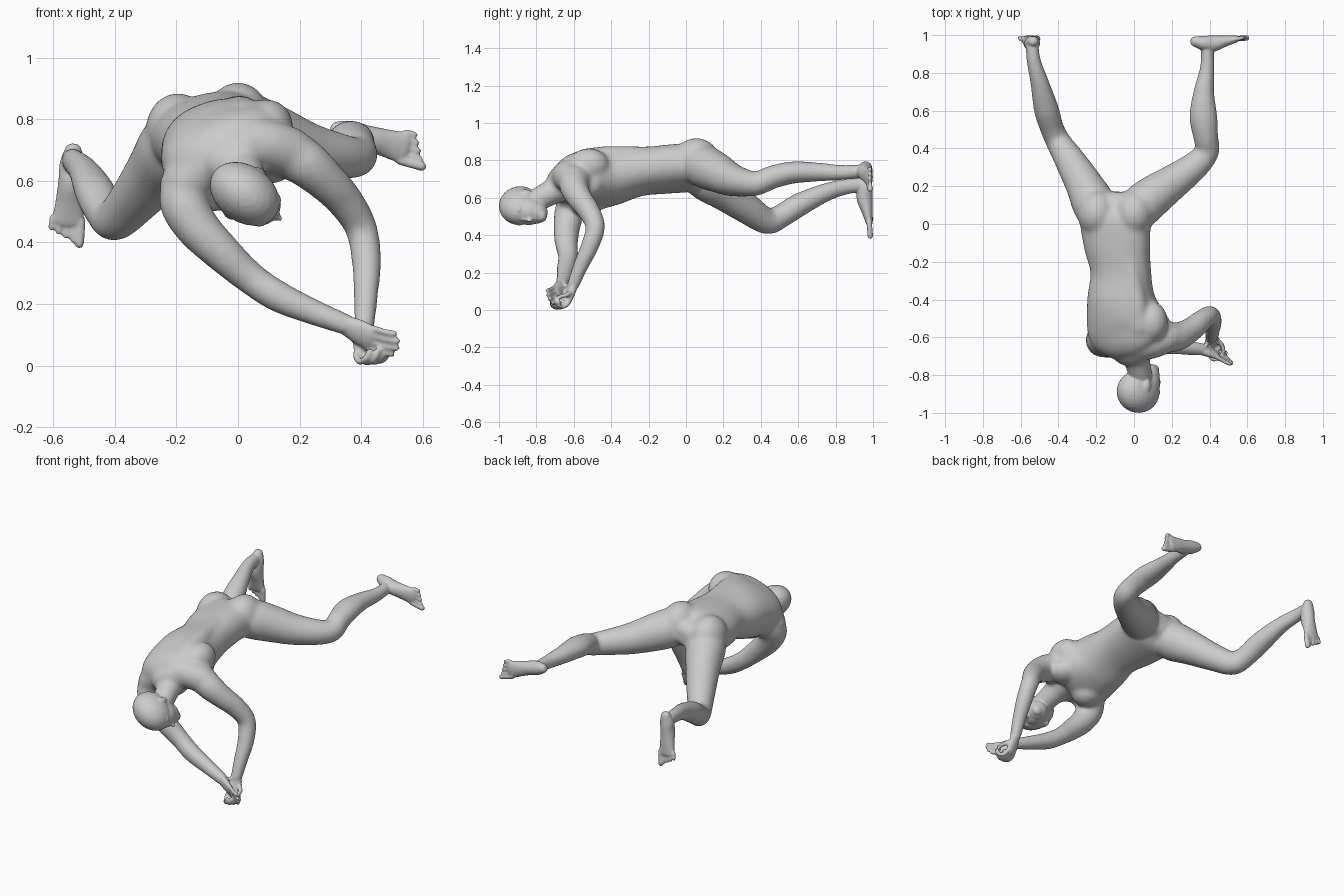
import bpy, bmesh, math
from mathutils import Vector, Matrix

bm = bmesh.new()


def catmull(a, b, c, d, t):
    return [0.5 * (2*q + (r-p)*t + (2*p-5*q+4*r-s)*t*t + (3*q-p-3*r+s)*t**3)
            for p, q, r, s in zip(a, b, c, d)]


def loft(stations, side, side_end=None, n=20, steps=5, sq=1.0):
    """Smooth limb through stations (x, y, z, half width, half depth)."""
    st = [s if len(s) == 5 else s + (s[3],) for s in stations]
    pts = []
    for i in range(len(st) - 1):
        a, d = st[max(i-1, 0)], st[min(i+2, len(st)-1)]
        pts += [catmull(a, st[i], st[i+1], d, k/steps) for k in range(steps)]
    pts.append(list(st[-1]))
    s0, s1 = Vector(side), Vector(side_end or side)
    loops = []

    def ring(c, u, v, w, d):
        vs = []
        for k in range(n):
            x, y = math.cos(2*math.pi*k/n), math.sin(2*math.pi*k/n)
            x, y = math.copysign(abs(x)**sq, x), math.copysign(abs(y)**sq, y)
            vs.append(bm.verts.new(c + u*w*x + v*d*y))
        loops.append(vs)

    for i, p in enumerate(pts):
        c = Vector(p[:3])
        t = (Vector(pts[min(i+1, len(pts)-1)][:3]) - Vector(pts[max(i-1, 0)][:3])).normalized()
        s = s0.lerp(s1, i/(len(pts)-1))
        u = (s - t*s.dot(t)).normalized()
        v = t.cross(u)
        r = min(p[3], p[4])
        caps = [(0.6, 0.8), (0.9, 0.43)]
        if i == 0:
            for off, k in reversed(caps):
                ring(c - t*r*off, u, v, p[3]*k, p[4]*k)
        ring(c, u, v, p[3], p[4])
        if i == len(pts)-1:
            for off, k in caps:
                ring(c + t*r*off, u, v, p[3]*k, p[4]*k)
    for A, B in zip(loops, loops[1:]):
        for k in range(n):
            bm.faces.new((A[k], A[(k+1) % n], B[(k+1) % n], B[k]))
    bm.faces.new(loops[0][::-1])
    bm.faces.new(loops[-1])


def blob(c, radii, axes=None):
    rot = Matrix(axes).transposed().to_4x4() if axes else Matrix()
    m = Matrix.Translation(c) @ rot @ Matrix.Diagonal((*radii, 1))
    bmesh.ops.create_uvsphere(bm, u_segments=24, v_segments=14, radius=1, matrix=m)


def skin(name, voxel, rounds):
    """Turn all parts gathered so far into one smooth object."""
    bmesh.ops.recalc_face_normals(bm, faces=bm.faces)
    me = bpy.data.meshes.new(name)
    bm.to_mesh(me)
    ob = bpy.data.objects.new(name, me)
    bpy.context.collection.objects.link(ob)
    rm = ob.modifiers.new("skin", 'REMESH')
    rm.mode = 'VOXEL'
    rm.voxel_size = voxel
    rm.use_smooth_shade = True
    sm = ob.modifiers.new("soften", 'SMOOTH')
    sm.factor = .5
    sm.iterations = rounds
    return ob


# torso, shoulders, buttocks, neck
loft([(-.10, .09, .765, .13, .09), (-.10, .03, .762, .185, .12), (-.09, -.10, .753, .18, .122),
      (-.07, -.25, .738, .162, .122), (-.068, -.40, .713, .182, .148), (-.045, -.52, .695, .212, .148),
      (-.025, -.61, .695, .20, .122), (-.005, -.66, .68, .13, .09)], (1, 0, .22), (1, 0, .46), n=32, sq=.88)
loft([(-.17, -.61, .59, .085), (-.08, -.63, .67, .085), (0, -.64, .705, .085),
      (.09, -.63, .715, .085), (.18, -.60, .69, .08)], (0, 1, 0))
blob((.0, .055, .80), (.105, .125, .12))
blob((-.195, .055, .765), (.105, .125, .12))
loft([(-.01, -.60, .69, .10), (.012, -.70, .64, .072), (.04, -.83, .57, .062)], (1, 0, .4))

# back muscles beside the spine, shoulder blades, chest muscles
for s in (-1, 1):
    loft([(-.095 + s*.055, .0, .80 + s*.015, .06), (-.07 + s*.055, -.25, .80 + s*.02, .055),
          (-.05 + s*.06, -.42, .79 + s*.025, .062), (-.03 + s*.06, -.55, .77 + s*.03, .062)], (1, 0, .3))
    blob((-.035 + s*.13, -.52, .725 + s*.05), (.085, .11, .09))
    blob((.01 + s*.09, -.53, .615 + s*.045), (.09, .09, .07))

# arms
loft([(-.13, -.56, .62, .085), (-.175, -.615, .545, .083), (-.14, -.635, .46, .074), (-.055, -.64, .37, .064),
      (.04, -.63, .285, .054), (.13, -.64, .225, .052), (.25, -.65, .172, .043), (.36, -.665, .13, .035)], (0, 1, 0))
loft([(.09, -.56, .72, .08), (.20, -.60, .67, .08), (.285, -.57, .60, .068), (.35, -.52, .53, .06),
      (.40, -.485, .445, .053), (.417, -.515, .34, .049), (.415, -.565, .23, .041), (.411, -.605, .13, .034)],
     (1, .3, .2))

# legs
loft([(-.19, .03, .755, .10), (-.215, .11, .70, .115, .118), (-.265, .21, .63, .10, .103), (-.335, .33, .54, .083),
      (-.40, .435, .475, .067, .071), (-.435, .51, .503, .064, .064), (-.465, .61, .565, .067, .063),
      (-.50, .75, .63, .050, .050), (-.53, .86, .66, .039, .043), (-.54, .945, .668, .036, .04)], (1, .4, 0))
loft([(-.01, .03, .785, .10), (.045, .10, .765, .115), (.125, .165, .735, .107), (.225, .235, .70, .091),
      (.33, .315, .68, .075), (.387, .385, .678, .065), (.38, .46, .71, .067, .063), (.367, .57, .735, .075, .06),
      (.37, .70, .738, .056, .052), (.388, .83, .735, .039, .042), (.387, .94, .742, .036, .038)],
     (1, -.6, 0), (1, 0, 0))

# first pass: blend the big masses, then carry on with the result
base = skin("body_base", .009, 22)
dg = bpy.context.evaluated_depsgraph_get()
soft = bpy.data.meshes.new_from_object(base.evaluated_get(dg))
bpy.data.objects.remove(base)
bm.clear()
bm.from_mesh(soft)

# head: forward, side and up axes
up = Vector((-.10, -1, .05)).normalized()
fw = Vector((.8, 0, -.58))
fw = (fw - up*fw.dot(up)).normalized()
sd = up.cross(fw)
HC = Vector((.022, -.888, .558))


def head(f, s, u, radii):
    blob(HC + fw*f + sd*s + up*u, radii, (fw, sd, up))


head(0, 0, 0, (.124, .092, .112))
head(.045, 0, -.05, (.078, .074, .09))
head(.055, 0, -.09, (.062, .06, .065))
head(.080, 0, -.125, (.036, .036, .03))
head(.112, 0, -.065, (.030, .013, .018))
head(.110, 0, -.04, (.018, .011, .035))
head(.102, 0, -.10, (.016, .026, .012))
for s in (-1, 1):
    head(-.005, s*.086, -.03, (.022, .012, .034))
    head(.09, s*.034, -.008, (.024, .03, .014))


def digits(base, side, spread, bends, r):
    """Four fingers side by side, each following the bend offsets."""
    for k, ln in enumerate((.9, 1, .95, .78)):
        b = Vector(base) + Vector(side)*spread*(k-1.5)
        loft([(*(b + Vector(o)*ln), r) for o in [(0, 0, 0)] + bends], side, n=10, steps=3)


# hands
h1 = (.25, -.45, .85)
loft([(.34, -.66, .136, .03, .027), (.385, -.675, .114, .042, .024), (.43, -.69, .09, .044, .019)], h1)
digits((.43, -.69, .09), h1, .025, [(.045, -.025, -.015), (.088, -.045, -.022)], .0105)
loft([(.37, -.65, .10, .015), (.41, -.64, .055, .013), (.45, -.66, .045, .011)], (0, 1, 0), n=10)
h2 = (.9, .4, 0)
loft([(.411, -.60, .145, .03, .026), (.412, -.62, .09, .041, .024), (.415, -.642, .04, .042, .02)], h2)
digits((.415, -.645, .035), h2, .024, [(.012, -.03, -.023), (.035, -.06, -.015), (.05, -.065, .012)], .0115)
loft([(.43, -.61, .10, .015), (.465, -.64, .08, .013), (.475, -.68, .07, .011)], (0, 0, 1), n=10)


def foot(heel, toe, medial):
    """Foot with its sole on the +y side; medial points to the big toe."""
    h, t, m = Vector(heel), Vector(toe), Vector(medial)
    st = []
    for f, w, d, y in [(0, .03, .028, .966), (.15, .041, .038, .959), (.36, .041, .043, .955),
                       (.62, .046, .03, .969), (.84, .053, .019, .98)]:
        p = h.lerp(t, f)
        st.append((p.x, y, p.z, w, d))
    loft(st, m)
    ax = (t - h).normalized()
    for k in range(5):
        b = h.lerp(t, .82) + m*(.042 - .024*k + .003*(k > 0))
        e = b + ax*(.074 - .011*k)
        r = .0155 if k == 0 else .011
        loft([(b.x, .98, b.z, r), (e.x, .985, e.z, r)], m, n=10)


# feet
foot((-.535, 0, .695), (-.555, 0, .425), (1, 0, -.1))
foot((.325, 0, .765), (.58, 0, .695), (-.2, 0, -.98))

# final skin over everything
skin("body", .0064, 3)
bm.free()
